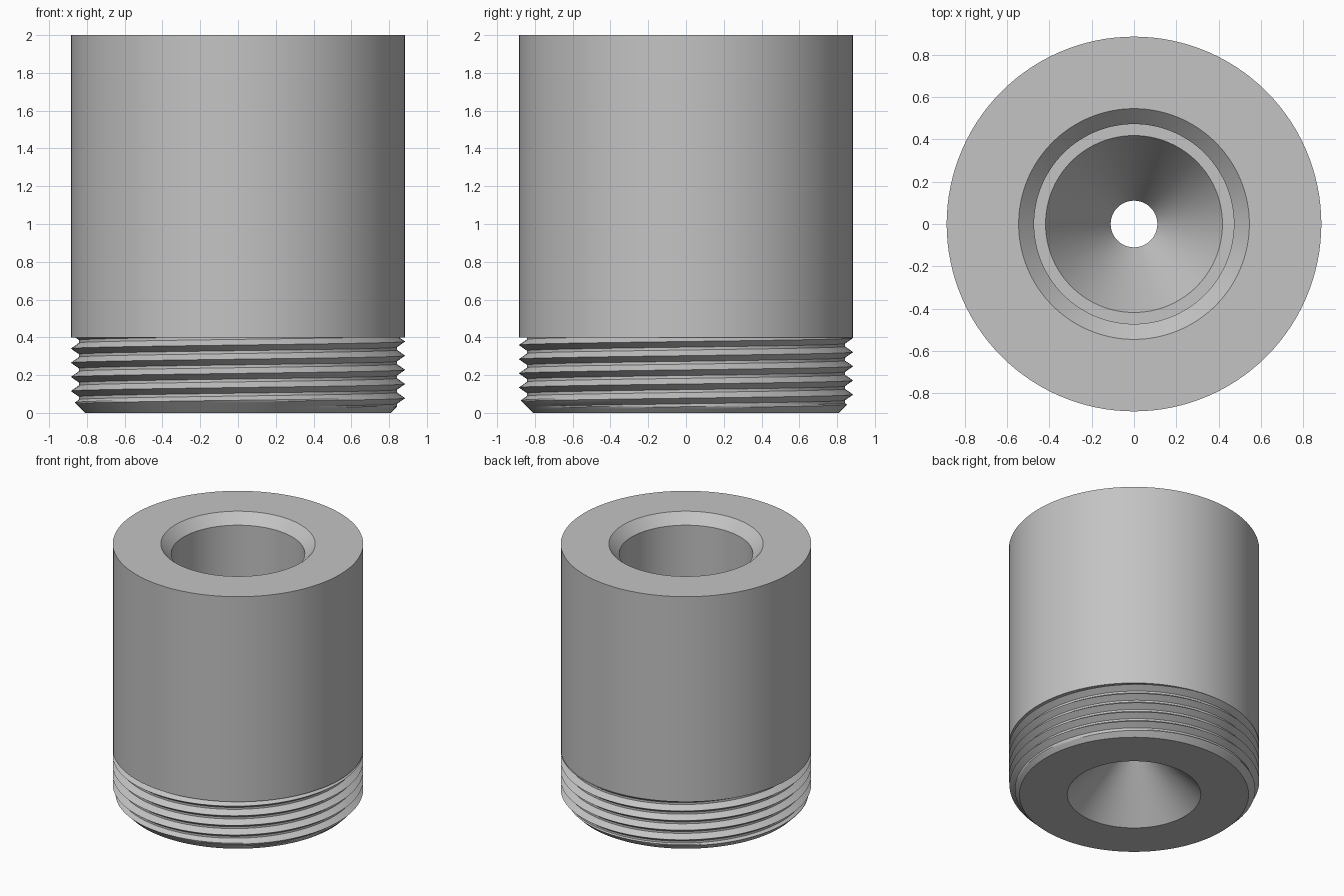
import bpy, bmesh, math

cube = bpy.data.objects.get("Cube")
if cube:
    bpy.data.objects.remove(cube, do_unlink=True)

SEG = 120
R_OUT, R_ROOT, R_BOTTOM = 0.885, 0.842, 0.81
THREAD_TOP = 0.4
PITCH, CREST_Z, ROWS = 0.075, 0.228, 10

metal = bpy.data.materials.new("grey metal")
metal.use_nodes = True
grey = (0.55, 0.55, 0.55, 1)
metal.diffuse_color = grey
metal.node_tree.nodes["Principled BSDF"].inputs["Base Color"].default_value = grey


def finish(bm, name):
    bmesh.ops.remove_doubles(bm, verts=bm.verts, dist=1e-5)
    mesh = bpy.data.meshes.new(name)
    bm.to_mesh(mesh)
    bm.free()
    mesh.materials.append(metal)
    obj = bpy.data.objects.new(name, mesh)
    bpy.context.collection.objects.link(obj)
    bpy.ops.object.select_all(action="DESELECT")
    obj.select_set(True)
    bpy.context.view_layer.objects.active = obj
    bpy.ops.object.shade_smooth_by_angle(angle=math.radians(25))


def polar(r, angle, z):
    return (r * math.cos(angle), r * math.sin(angle), z)


# Turned sleeve: shoulder, outer wall, chamfered bore, ledge, funnel, throat, lower cone
profile = [(0.8, THREAD_TOP), (R_OUT, THREAD_TOP), (R_OUT, 2), (0.545, 2),
           (0.472, 1.925), (0.472, 0.95), (0.418, 0.95), (0.11, 0.41),
           (0.11, 0.365), (0.472, 0), (R_BOTTOM, 0)]
bm = bmesh.new()
rings = [[bm.verts.new(polar(r, math.tau * i / SEG, z)) for i in range(SEG)]
         for r, z in profile]
for low, high in zip(rings, rings[1:]):
    for i in range(SEG):
        k = (i + 1) % SEG
        bm.faces.new((low[i], low[k], high[k], high[i]))
finish(bm, "sleeve_body")


# Right-handed screw thread, trimmed by the chamfer at the lower end
def thread_radius(angle, z):
    phase = (z - CREST_Z) / PITCH - angle / math.tau
    distance = abs(phase - round(phase))
    flank = R_OUT - (R_OUT - R_ROOT) * distance / 0.4
    return min(max(R_ROOT, flank), R_BOTTOM + z)


bm = bmesh.new()
start = CREST_Z - 5 * PITCH
count = 9 * ROWS
columns = []
for i in range(SEG):
    angle = math.tau * i / SEG
    column = []
    for j in range(count):
        z = start + PITCH * (j / ROWS + i / SEG)
        z = min(max(z, 0), THREAD_TOP)
        column.append(bm.verts.new(polar(thread_radius(angle, z), angle, z)))
    columns.append(column)
for i in range(SEG):
    # The last column joins the first one a full pitch higher
    shift = ROWS if i == SEG - 1 else 0
    here, there = columns[i], columns[(i + 1) % SEG]
    for j in range(count - 1 - shift):
        a, b = j + shift, j + 1 + shift
        bm.faces.new((here[j], there[a], there[b], here[j + 1]))
finish(bm, "screw_thread")
